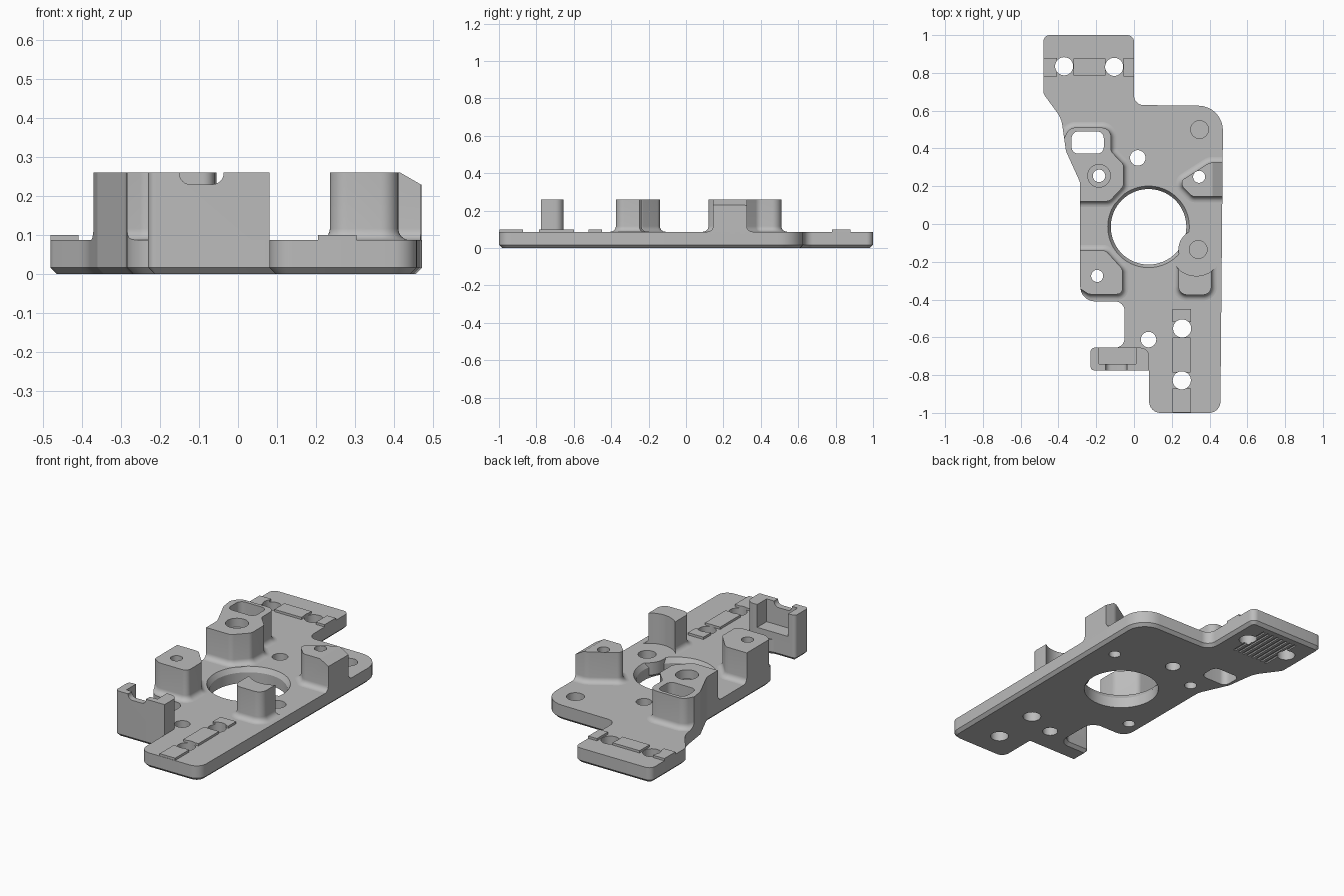
import bpy, bmesh, math
from mathutils import Vector

cube = bpy.data.objects.get("Cube")
if cube:
    bpy.data.objects.remove(cube, do_unlink=True)

grey = bpy.data.materials.new("plain grey")
grey.use_nodes = True
grey.diffuse_color = (0.5, 0.5, 0.5, 1)
grey.node_tree.nodes["Principled BSDF"].inputs["Base Color"].default_value = (0.5, 0.5, 0.5, 1)

TOP, HIGH = 0.087, 0.26


def rounded(corners):
    """Corners are (x, y, radius); returns a counter-clockwise outline with arcs."""
    pts = []
    n = len(corners)
    for i, (x, y, r) in enumerate(corners):
        p = Vector((x, y))
        a = (Vector(corners[i - 1][:2]) - p).normalized()
        b = (Vector(corners[(i + 1) % n][:2]) - p).normalized()
        if r == 0:
            pts.append(p)
            continue
        half = a.angle(b) / 2
        center = p + (a + b).normalized() * r / math.sin(half)
        start = p + a * r / math.tan(half) - center
        end = p + b * r / math.tan(half) - center
        sweep = start.angle_signed(end)
        for k in range(9):
            t = -sweep * k / 8
            c, s = math.cos(t), math.sin(t)
            pts.append(center + Vector((start.x * c - start.y * s, start.x * s + start.y * c)))
    area = sum(pts[i - 1].x * q.y - q.x * pts[i - 1].y for i, q in enumerate(pts))
    return pts if area > 0 else pts[::-1]


def circle(x, y, r, n=40):
    return [Vector((x + r * math.cos(math.tau * i / n), y + r * math.sin(math.tau * i / n)))
            for i in range(n)]


def rect(x0, x1, y0, y1, r=0):
    return rounded([(x0, y0, r), (x1, y0, r), (x1, y1, r), (x0, y1, r)])


def grow(pts, d):
    out = []
    for i, p in enumerate(pts):
        a = (p - pts[i - 1]).normalized()
        b = (pts[(i + 1) % len(pts)] - p).normalized()
        m = Vector((a.y + b.y, -a.x - b.x)).normalized()
        out.append(p + m * d / max(0.5, m.dot(Vector((a.y, -a.x)))))
    return out


def loft(name, pts, layers):
    """Stack copies of an outline; layers are (height, outward offset)."""
    bm = bmesh.new()
    rings = [[bm.verts.new((p.x, p.y, z)) for p in (grow(pts, d) if d else pts)]
             for z, d in layers]
    for low, up in zip(rings, rings[1:]):
        for i in range(len(low)):
            bm.faces.new((low[i - 1], low[i], up[i], up[i - 1]))
    bm.faces.new(rings[0][::-1])
    bm.faces.new(rings[-1])
    me = bpy.data.meshes.new(name)
    bm.to_mesh(me)
    bm.free()
    me.materials.append(grey)
    ob = bpy.data.objects.new(name, me)
    bpy.context.collection.objects.link(ob)
    return ob


def combine(ob, tool, op="DIFFERENCE"):
    mod = ob.modifiers.new("cut", "BOOLEAN")
    mod.operation, mod.solver, mod.object = op, "EXACT", tool
    bpy.context.view_layer.objects.active = ob
    bpy.ops.object.modifier_apply(modifier=mod.name)
    bpy.data.objects.remove(tool, do_unlink=True)


def cut(ob, pts, z0=-0.1, z1=0.4):
    combine(ob, loft("cutter", pts, [(z0, 0), (z1, 0)]))


# Plate with chamfered underside
outline = rounded([
    (-0.48, 1, 0.035), (0, 1, 0.035), (0, 0.63, 0.05), (0.472, 0.625, 0.13),
    (0.457, -1, 0.06), (0.08, -1, 0.06), (0.08, -0.775, 0), (-0.23, -0.775, 0.02),
    (-0.23, -0.655, 0.02), (-0.05, -0.655, 0.05), (-0.05, -0.41, 0.05),
    (-0.285, -0.41, 0.08), (-0.285, 0.22, 0.08), (-0.36, 0.385, 0.05),
    (-0.385, 0.56, 0.15), (-0.48, 0.69, 0.05)])
plate = loft("base_plate", outline, [(0, -0.017), (0.017, 0), (TOP, 0)])

# Central opening with flared rim, partly covered by a round pad
combine(plate, loft("cutter", circle(0.077, -0.015, 0.2, 72),
                    [(-0.1, 0), (0.06, 0), (TOP, 0.016), (0.1, 0.016)]))
combine(plate, loft("pad", circle(0.34, -0.135, 0.105), [(0, -0.017), (0.017, 0), (TOP, 0)]), "UNION")

# Screw holes and blind sockets
rail_holes = [(-0.37, 0.835, 0.048), (-0.105, 0.832, 0.048),
              (0.255, -0.553, 0.048), (0.253, -0.828, 0.048)]
post_holes = [(-0.195, -0.275, 0.032), (-0.185, 0.255, 0.033), (0.345, 0.25, 0.032)]
for hole in rail_holes + post_holes + [(0.02, 0.35, 0.041), (0.077, -0.612, 0.041)]:
    cut(plate, circle(*hole))
for x, y in [(0.347, 0.5), (0.34, -0.135)]:
    cut(plate, circle(x, y, 0.047), z0=0.04)
window = rect(-0.33, -0.16, 0.372, 0.49, 0.035)
cut(plate, window)

# Shallow grip grooves underneath
for i in range(8):
    x = -0.345 + i * 0.031
    cut(plate, rect(x, x + 0.014, 0.7, 0.95), z1=0.008)

# Raised locating rails between the screw holes
rails = [(-0.48, -0.408, 0.78, 0.88), (-0.32, -0.15, 0.785, 0.875), (-0.055, 0, 0.78, 0.88),
         (0.205, 0.303, -0.998, -0.872), (0.205, 0.3, -0.785, -0.6), (0.205, 0.303, -0.52, -0.45)]
for i, r in enumerate(rails):
    rail = loft(f"rail_block_{i + 1}", rect(*r), [(0.07, 0), (0.1, 0)])
    for hole in rail_holes:
        if r[0] - 0.1 < hole[0] < r[1] + 0.1 and r[2] - 0.1 < hole[1] < r[3] + 0.1:
            cut(rail, circle(*hole))


# Posts with filleted feet, trimmed to the plate edge
def post(name, corners):
    f = 0.03
    foot = [(TOP + f * (1 - math.cos(a)), f * (1 - math.sin(a)))
            for a in [math.pi / 2 * k / 6 for k in range(7)]]
    ob = loft(name, rounded(corners), [(0.075, f)] + foot + [(HIGH, 0)])
    combine(ob, loft("trim", outline, [(-0.1, 0), (0.4, 0)]), "INTERSECT")
    return ob


front_left = post("front_left_post", [
    (-0.35, -0.14, 0.02), (-0.15, -0.14, 0.04), (-0.06, -0.24, 0.04),
    (-0.06, -0.372, 0.03), (-0.24, -0.372, 0.04), (-0.35, -0.3, 0.02)])
cut(front_left, circle(*post_holes[0]))

back_left = post("back_left_post", [
    (-0.4, 0.12, 0.02), (-0.13, 0.12, 0.04), (-0.055, 0.2, 0.04), (-0.055, 0.315, 0.04),
    (-0.122, 0.385, 0.04), (-0.122, 0.51, 0.05), (-0.34, 0.51, 0.05), (-0.4, 0.4, 0.03)])
cut(back_left, window)
cut(back_left, circle(*post_holes[1]))
cut(back_left, circle(-0.185, 0.255, 0.06), z0=0.21)

back_right = post("back_right_post", [
    (0.235, 0.22, 0.03), (0.31, 0.145, 0.03), (0.54, 0.145, 0.03),
    (0.54, 0.325, 0.03), (0.4, 0.325, 0.06)])
cut(back_right, circle(*post_holes[2]))
# Sloped outer top corner
slope = loft("slope", rect(0, 0.2, -0.2, 0.2), [(0, 0), (0.1, 0)])
slope.location, slope.rotation_euler = (0.415, 0.25, HIGH), (0, math.radians(30), 0)
combine(back_right, slope)

front_right = post("front_right_post", [
    (0.235, -0.2, 0), (0.41, -0.2, 0), (0.41, -0.375, 0.045), (0.235, -0.375, 0.045)])
cut(front_right, circle(0.33, -0.135, 0.14))

# Cable bracket: wall, two ends and a low shelf
bracket = loft("cable_bracket", rounded([
    (-0.23, -0.775, 0.02), (0.08, -0.775, 0), (0.08, -0.655, 0.045), (-0.23, -0.655, 0.02)]),
    [(0.05, 0), (HIGH, 0)])
cut(bracket, rect(-0.185, 0.01, -0.74, -0.6), z0=0.13)
notch = loft("notch", rect(-0.15, -0.037, 0.23, 0.35, 0.028), [(0, 0), (0.2, 0)])
notch.location, notch.rotation_euler = (0, -0.65, 0), (math.pi / 2, 0, 0)
combine(bracket, notch)

# Smooth the round walls, keep the edges crisp
for ob in bpy.context.scene.objects:
    ob.select_set(ob.type == "MESH")
bpy.ops.object.shade_smooth_by_angle(angle=math.radians(28))
